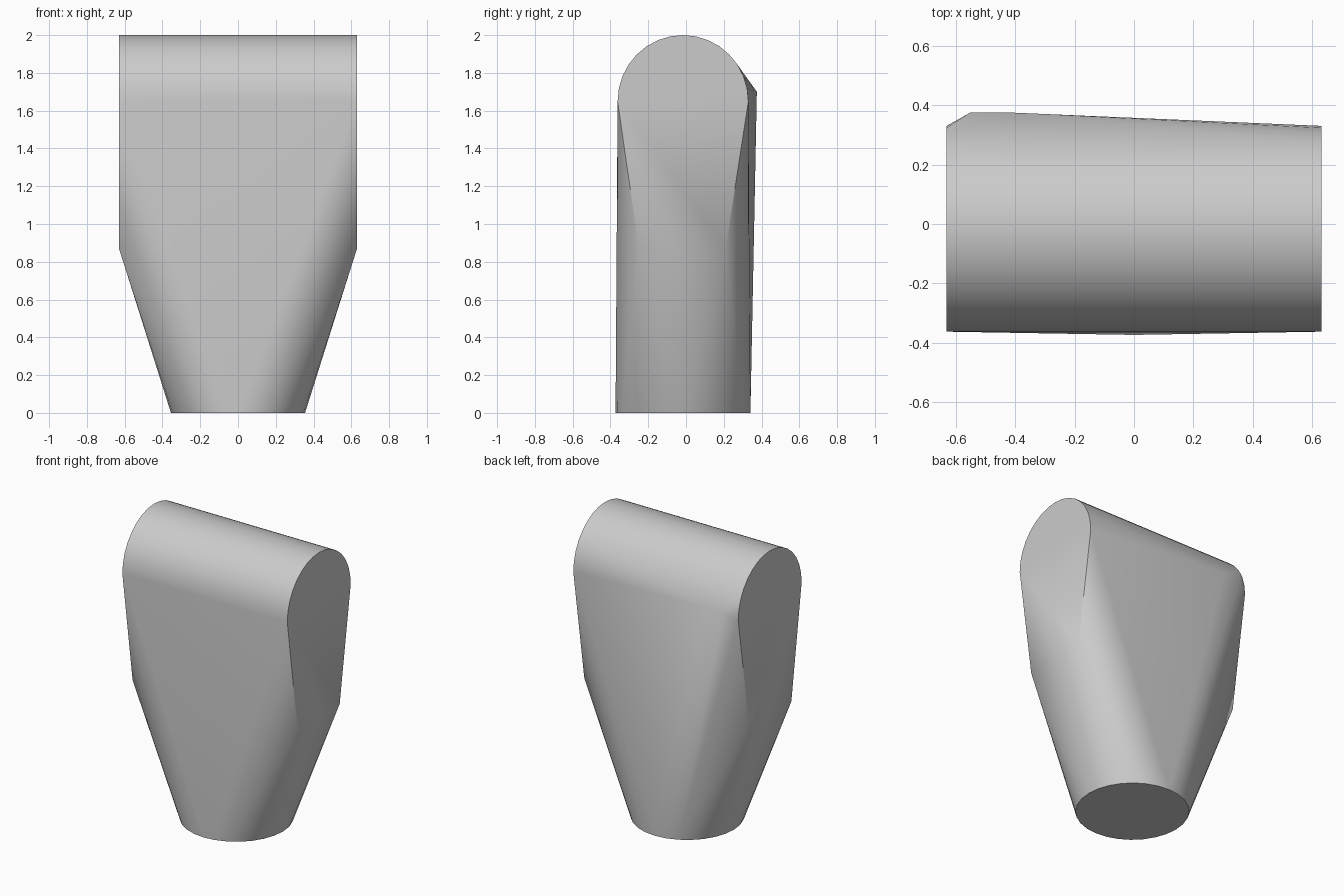
import bpy, bmesh
from math import cos, sin, pi, radians

cube = bpy.data.objects.get("Cube")
if cube:
    bpy.data.objects.remove(cube, do_unlink=True)

HALF_LENGTH = 0.63
CENTRE_Y = -0.016
ARC_STEPS = 16
BASE_STEPS = 28

grey = bpy.data.materials.new("plain grey")
grey.use_nodes = True
colour = (0.6, 0.6, 0.6, 1)
grey.diffuse_color = colour
grey.node_tree.nodes["Principled BSDF"].inputs["Base Color"].default_value = colour

bm = bmesh.new()

# Rounded end outlines, tapering to a narrow lower edge
for x in (-HALF_LENGTH, HALF_LENGTH):
    for i in range(ARC_STEPS + 1):
        a = pi * i / ARC_STEPS
        bm.verts.new((x, CENTRE_Y + 0.346 * cos(a), 1.65 + 0.35 * sin(a)))
    for y in (-0.25, 0.21):
        bm.verts.new((x, y, 0.87))

# Round foot
for i in range(BASE_STEPS):
    a = 2 * pi * i / BASE_STEPS
    bm.verts.new((0.355 * cos(a), CENTRE_Y + 0.357 * sin(a), 0))

# Raised corner on the back
for x in (-0.55, -0.42):
    bm.verts.new((x, 0.375, 1.7))

# Stretch one convex skin over the outlines
hull = bmesh.ops.convex_hull(bm, input=bm.verts[:])
loose = [v for v in bm.verts if not v.link_faces]
bmesh.ops.delete(bm, geom=loose, context='VERTS')
bmesh.ops.dissolve_limit(bm, angle_limit=radians(0.3), verts=bm.verts[:], edges=bm.edges[:])
bmesh.ops.recalc_face_normals(bm, faces=bm.faces[:])

mesh = bpy.data.meshes.new("tapered_body")
bm.to_mesh(mesh)
bm.free()
mesh.materials.append(grey)
body = bpy.data.objects.new("tapered_body", mesh)
bpy.context.collection.objects.link(body)

# Smooth rounded sides, crisp end and foot edges
bpy.ops.object.select_all(action='DESELECT')
body.select_set(True)
bpy.context.view_layer.objects.active = body
bpy.ops.object.shade_smooth_by_angle(angle=radians(30))
